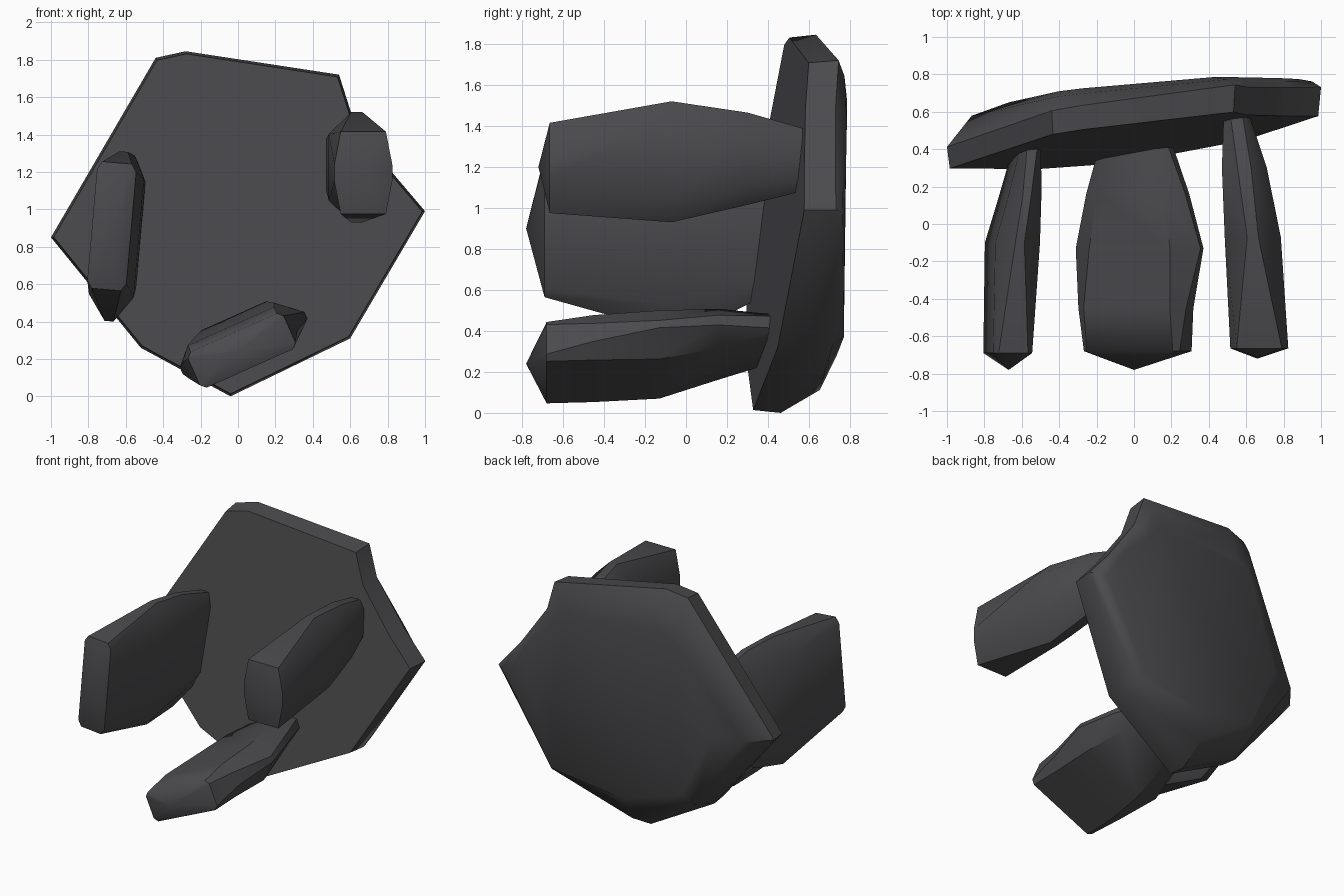
import bpy, bmesh, math

if "Cube" in bpy.data.objects:
    bpy.data.objects.remove(bpy.data.objects["Cube"])

stone_mat = bpy.data.materials.new("dark_stone")
stone_mat.diffuse_color = (0.07, 0.07, 0.075, 1)
stone_mat.use_nodes = True
stone_mat.node_tree.nodes["Principled BSDF"].inputs["Base Color"].default_value = stone_mat.diffuse_color


def loft(name, rings, tip=None):
    """Skin a list of equal-length point rings; tip closes the first end in a point."""
    bm = bmesh.new()
    vr = [[bm.verts.new(p) for p in r] for r in rings]
    n = len(vr[0])
    for a, b in zip(vr, vr[1:]):
        for i in range(n):
            j = (i + 1) % n
            bm.faces.new((a[i], a[j], b[j], b[i]))
    if tip:
        t = bm.verts.new(tip)
        for i in range(n):
            bm.faces.new((t, vr[0][(i + 1) % n], vr[0][i]))
    else:
        bm.faces.new(vr[0][::-1])
    bm.faces.new(vr[-1])
    bmesh.ops.recalc_face_normals(bm, faces=bm.faces[:])
    me = bpy.data.meshes.new(name)
    bm.to_mesh(me)
    bm.free()
    me.materials.append(stone_mat)
    ob = bpy.data.objects.new(name, me)
    bpy.context.collection.objects.link(ob)
    bpy.ops.object.select_all(action='DESELECT')
    ob.select_set(True)
    bpy.context.view_layer.objects.active = ob
    bpy.ops.object.shade_smooth_by_angle(angle=math.radians(38))
    return ob


def section(y, cx, cz, hw, hh, cu, cv, tilt):
    """Tilted rectangle with corners cut by cu (width) and cv (height), at depth y."""
    a, b = 1 - cu, 1 - cv
    pts = [(1, -b), (1, b), (a, 1), (-a, 1), (-1, b), (-1, -b), (-a, -1), (a, -1)]
    ca, sa = math.cos(math.radians(tilt)), math.sin(math.radians(tilt))
    return [(cx + u * hw * ca - v * hh * sa, y, cz + u * hw * sa + v * hh * ca)
            for u, v in pts]


def standing_stone(name, tilt, tip, sections):
    return loft(name, [section(*s, tilt) for s in sections], tip)


# Big slab: outline x, z, then the inset back-face x, z, y
outline = [
    (-1.00, 0.85, -0.67, 0.88, 0.65), (-0.44, 1.81, -0.40, 1.52, 0.71),
    (-0.28, 1.845, -0.28, 1.56, 0.725), (0.54, 1.72, 0.42, 1.53, 0.785),
    (0.61, 1.50, 0.54, 1.42, 0.785), (0.83, 1.19, 0.78, 1.17, 0.78),
    (1.00, 0.99, 0.88, 0.98, 0.775), (0.60, 0.31, 0.55, 0.37, 0.77),
    (-0.04, 0.00, 0.00, 0.28, 0.735), (-0.52, 0.26, -0.44, 0.40, 0.68)]


def front_y(x, z):
    return 0.333 + 0.132 * x + 0.113 * z


front = [(x * 0.985, front_y(x, z), 0.92 + (z - 0.92) * 0.985)
         for x, z, *_ in outline]
rim = [(x, front_y(x, z) + 0.135 + 0.02 * x, z) for x, z, *_ in outline]
back = [(bx, by, bz) for _, _, bx, bz, by in outline]
# rounded shoulder between rim and back
shoulder = [(r[0] + 0.4 * (b[0] - r[0]), r[1] + 0.7 * (b[1] - r[1]),
             r[2] + 0.4 * (b[2] - r[2])) for r, b in zip(rim, back)]
loft("cap_slab", [front, rim, shoulder, back])

# Three supporting stones:
# depth, centre x, centre z, half width, half height, width cut, height cut
standing_stone("left_stone", -5, (-0.67, -0.78, 0.9), [
    (-0.69, -0.675, 0.91, 0.105, 0.34, 0.25, 0.12),
    (-0.10, -0.65, 0.855, 0.12, 0.455, 0.80, 0.30),
    (0.14, -0.61, 0.87, 0.09, 0.42, 0.75, 0.32),
    (0.42, -0.57, 0.90, 0.055, 0.31, 0.50, 0.30)])
standing_stone("right_stone", 0, (0.66, -0.72, 1.2), [
    (-0.665, 0.67, 1.195, 0.155, 0.22, 0.22, 0.80),
    (-0.07, 0.635, 1.225, 0.15, 0.295, 0.80, 0.40),
    (0.30, 0.59, 1.24, 0.12, 0.225, 0.70, 0.40),
    (0.60, 0.545, 1.235, 0.065, 0.145, 0.50, 0.40)])
standing_stone("lower_stone", 24, (0.0, -0.78, 0.24), [
    (-0.68, 0.02, 0.245, 0.28, 0.105, 0.10, 0.25),
    (-0.45, 0.01, 0.265, 0.315, 0.12, 0.20, 0.60),
    (-0.13, 0.03, 0.285, 0.365, 0.13, 0.35, 0.85),
    (0.16, 0.02, 0.335, 0.29, 0.105, 0.35, 0.75),
    (0.45, 0.01, 0.365, 0.19, 0.065, 0.30, 0.50)])
